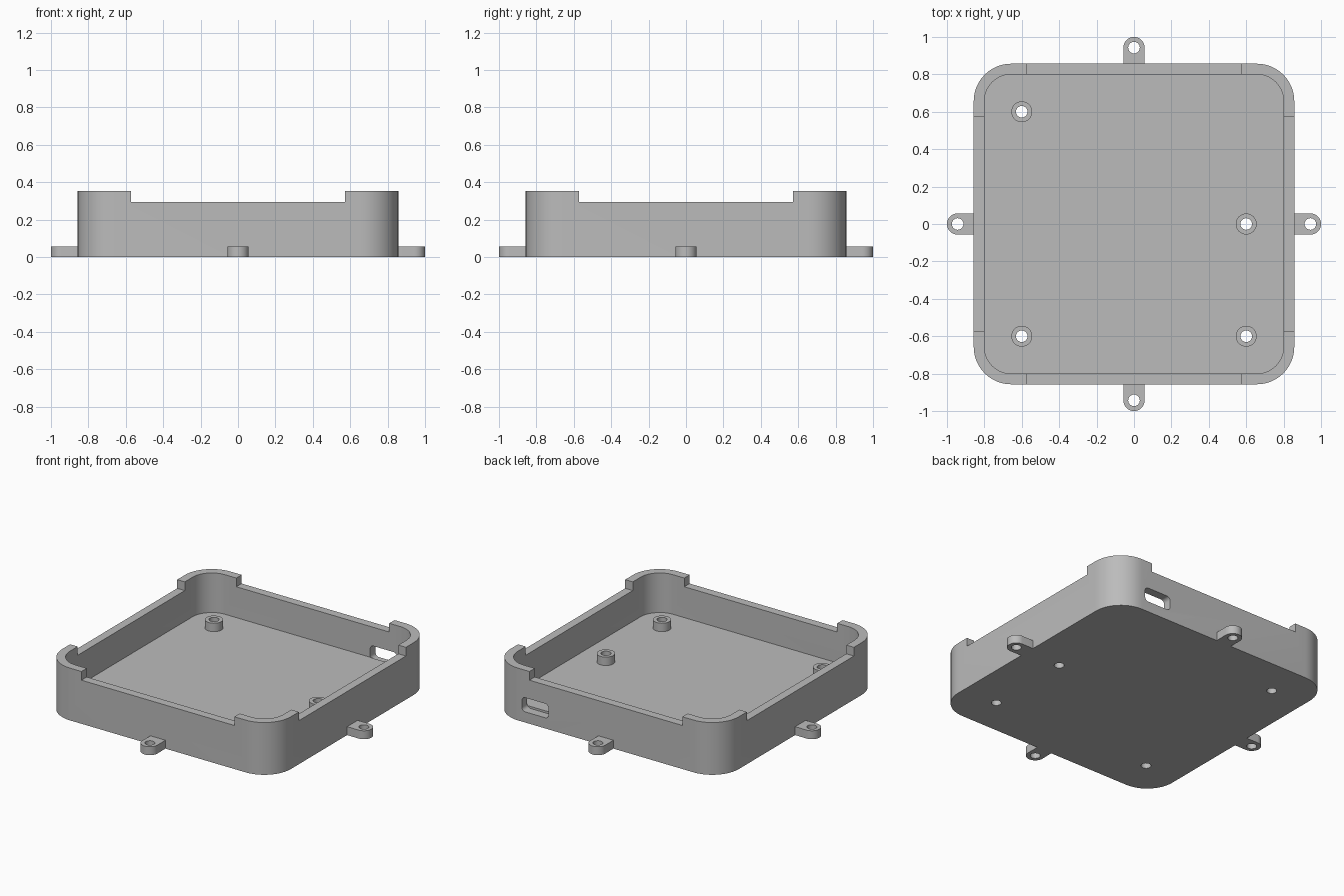
import bpy, bmesh
from math import pi, sin, cos, radians
from mathutils import Matrix, Vector

cube = bpy.data.objects.get("Cube")
if cube:
    bpy.data.objects.remove(cube)

# Main dimensions
HALF, WALL, RADIUS = 0.857, 0.057, 0.2
HEIGHT, FLOOR, NOTCH_Z, NOTCH_HALF = 0.354, 0.086, 0.295, 0.573
TAB_HEIGHT, TAB_REACH = 0.057, 0.943
POST_TOP, POST_R, BORE_R = 0.143, 0.056, 0.031
POSTS = [(-0.6, 0.6), (-0.6, -0.6), (0.6, -0.6), (0.6, 0)]

grey = bpy.data.materials.new("grey plastic")
grey.use_nodes = True
COLOUR = (0.5, 0.5, 0.5, 1)
grey.diffuse_color = COLOUR
grey.node_tree.nodes["Principled BSDF"].inputs["Base Color"].default_value = COLOUR


def arc(cx, cy, r, start, end, n):
    """Points along a circular arc, angles in degrees."""
    angles = [radians(start + (end - start) * i / n) for i in range(n + 1)]
    return [(cx + r * cos(a), cy + r * sin(a)) for a in angles]


def rounded_rect(hx, hy, r, n=12):
    points = []
    for i, (sx, sy) in enumerate([(1, 1), (-1, 1), (-1, -1), (1, -1)]):
        points += arc(sx * (hx - r), sy * (hy - r), r, i * 90, i * 90 + 90, n)
    return points


def circle(x, y, r, n=32):
    return arc(x, y, r, 0, 360, n)[:-1]


def prism(name, outline, z0, z1, matrix=Matrix()):
    """Extrude a flat outline upward into a solid."""
    bm = bmesh.new()
    base = bm.faces.new([bm.verts.new((x, y, z0)) for x, y in outline])
    top = bmesh.ops.extrude_face_region(bm, geom=[base])["geom"]
    moved = [v for v in top if isinstance(v, bmesh.types.BMVert)]
    bmesh.ops.translate(bm, verts=moved, vec=(0, 0, z1 - z0))
    bmesh.ops.transform(bm, matrix=matrix, verts=bm.verts)
    bmesh.ops.recalc_face_normals(bm, faces=bm.faces)
    mesh = bpy.data.meshes.new(name)
    bm.to_mesh(mesh)
    bm.free()
    mesh.materials.append(grey)
    obj = bpy.data.objects.new(name, mesh)
    bpy.context.collection.objects.link(obj)
    return obj


def rectangle(hx, hy):
    return [(-hx, -hy), (hx, -hy), (hx, hy), (-hx, hy)]


def activate(obj):
    bpy.ops.object.select_all(action="DESELECT")
    obj.select_set(True)
    bpy.context.view_layer.objects.active = obj


def cut(obj, cutter):
    """Subtract a helper solid, then discard it."""
    cutter.hide_render = True
    mod = obj.modifiers.new("cut", "BOOLEAN")
    mod.operation, mod.solver, mod.object = "DIFFERENCE", "EXACT", cutter
    activate(obj)
    bpy.ops.object.modifier_apply(modifier=mod.name)
    bpy.data.objects.remove(cutter)


# Open tray with rounded corners
tray = prism("tray", rounded_rect(HALF, HALF, RADIUS), 0, HEIGHT)
inner = HALF - WALL
cut(tray, prism("cavity", rounded_rect(inner, inner, RADIUS - WALL), FLOOR, 1))

# Lowered rim between the corners
for hx, hy in [(NOTCH_HALF, 1), (1, NOTCH_HALF)]:
    cut(tray, prism("rim_notch", rectangle(hx, hy), NOTCH_Z, 1))

# Port opening in the back wall
upright = Matrix.Translation((0.53, 0, 0.12)) @ Matrix.Rotation(pi / 2, 4, "X")
cut(tray, prism("port", rounded_rect(0.1, 0.048, 0.026, 6), -1, -inner + 0.002, upright))

# Hollow mounting posts, bored through the floor
parts = [tray]
for i, (x, y) in enumerate(POSTS):
    post = prism(f"post_{i + 1}", circle(x, y, POST_R), FLOOR, POST_TOP)
    for target in (tray, post):
        cut(target, prism("bore", circle(x, y, BORE_R), -0.1, 0.5))
    parts.append(post)

# Screw tabs on the four sides
tab_outline = [(HALF, -POST_R), *arc(TAB_REACH, 0, 1 - TAB_REACH, -90, 90, 20), (HALF, POST_R)]
for i, side in enumerate(["left", "back", "right", "front"]):
    turn = Matrix.Rotation(i * pi / 2, 4, "Z")
    tab = prism(f"{side}_tab", tab_outline, 0, TAB_HEIGHT, turn)
    cut(tab, prism("tab_hole", circle(TAB_REACH, 0, BORE_R), -0.1, 0.5, turn))
    parts.append(tab)

for part in parts:
    activate(part)
    bpy.ops.object.shade_smooth_by_angle(angle=radians(30))
